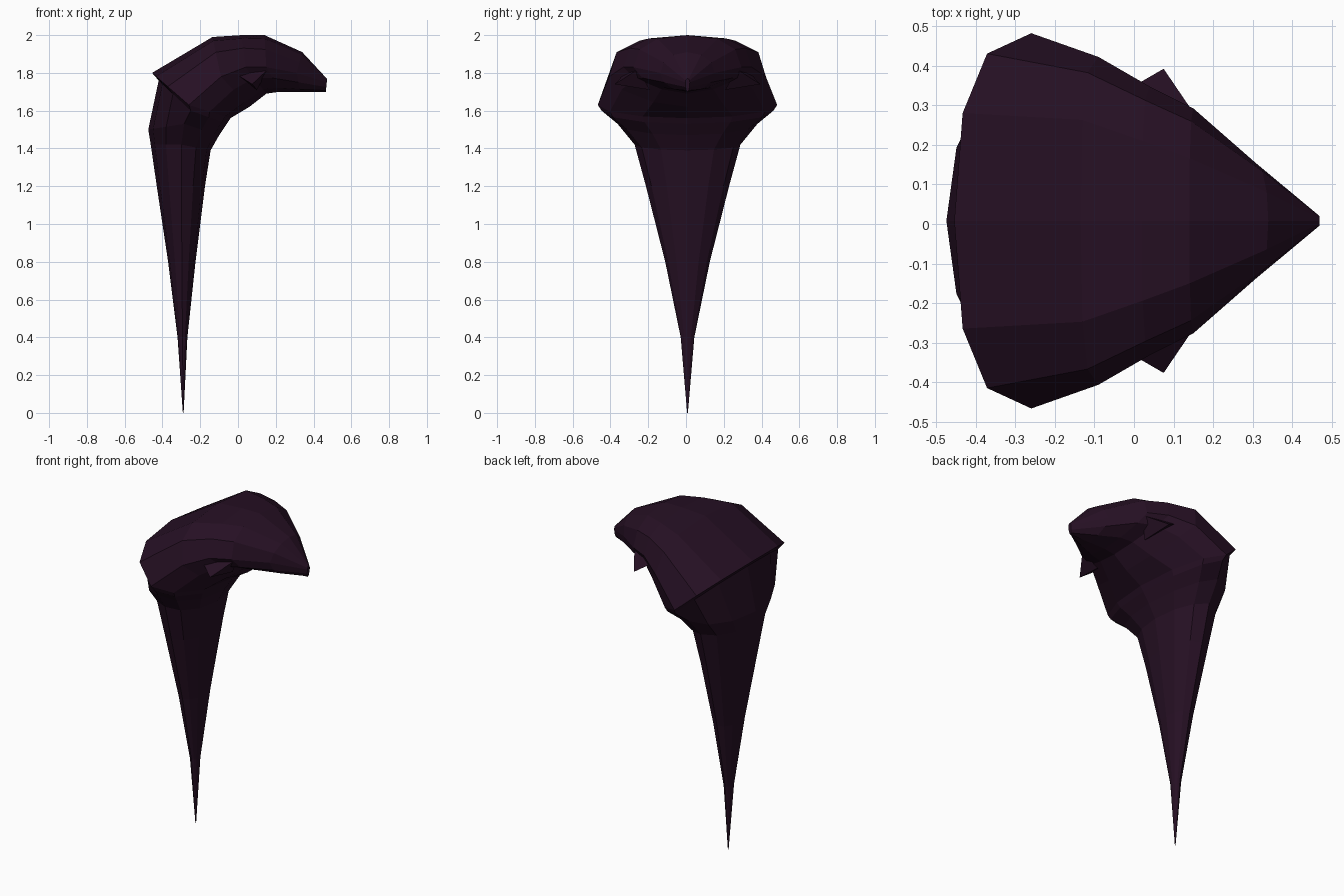
import bpy, bmesh, math

if "Cube" in bpy.data.objects:
    bpy.data.objects.remove(bpy.data.objects["Cube"])

dark_plum = bpy.data.materials.new("dark plum")
dark_plum.diffuse_color = (0.019, 0.005, 0.017, 1)
dark_plum.use_nodes = True
dark_plum.node_tree.nodes["Principled BSDF"].inputs["Base Color"].default_value = dark_plum.diffuse_color
CENTRE_Y = 0.008


def finish(name, bm):
    bmesh.ops.recalc_face_normals(bm, faces=bm.faces)
    mesh = bpy.data.meshes.new(name)
    bm.to_mesh(mesh)
    bm.free()
    mesh.materials.append(dark_plum)
    obj = bpy.data.objects.new(name, mesh)
    obj.location.y = CENTRE_Y
    bpy.context.collection.objects.link(obj)
    return obj


# Section: back x,z / side x,z / front x,z / half width / back and front roundness
def section(bm, bx, bz, sx, sz, fx, fz, w, kb, kf):
    ring = []
    for i in range(12):
        a = math.tau * i / 12
        c, s = math.cos(a), math.sin(a)
        ex, ez, k = (bx, bz, kb) if c > -1e-6 else (fx, fz, kf)
        p = 0 if abs(c) < 1e-6 else abs(c) ** k
        q = 0 if abs(s) < 1e-6 else math.copysign(abs(s) ** k, s)
        ring.append(bm.verts.new((sx + (ex - sx) * p, w * q, sz + (ez - sz) * p)))
    return ring


def loft(name, sections):
    bm = bmesh.new()
    rings = [section(bm, *s) for s in sections]
    for lo, hi in zip(rings, rings[1:]):
        for i in range(12):
            j = (i + 1) % 12
            bm.faces.new((lo[i], lo[j], hi[j], hi[i]))
    bm.faces.new(rings[0])
    bm.faces.new(rings[-1])
    return finish(name, bm)


# Tapering spike that bends over into a hooded hook
loft("hooked_spike", [
    (-.292, 0, -.290, 0, -.288, 0, .002, 1, 1),
    (-.320, .40, -.294, .40, -.268, .40, .036, 1, 1),
    (-.370, .80, -.297, .80, -.225, .80, .118, 1, 1),
    (-.430, 1.20, -.300, 1.20, -.175, 1.20, .220, 1, 1),
    (-.462, 1.42, -.300, 1.42, -.145, 1.39, .280, 1, 1),
    (-.475, 1.50, -.285, 1.53, -.100, 1.47, .370, 1, 1),
    (-.420, 1.76, -.250, 1.60, -.060, 1.53, .455, .85, 1),
    # hood, starting with its raised rear lip
    (-.455, 1.80, -.260, 1.63, -.040, 1.56, .475, .8, 1),
    (-.135, 1.99, -.090, 1.78, .060, 1.62, .415, .7, 1.2),
    (.020, 2.00, .040, 1.83, .150, 1.69, .340, .75, 1.3),
    (.140, 2.00, .150, 1.83, .220, 1.70, .285, .85, 1.2),
    (.340, 1.91, .310, 1.80, .330, 1.70, .145, 1, 1),
    (.470, 1.77, .470, 1.75, .465, 1.70, .012, 1, 1),
])

# Small pointed spur under each side of the hood
for side, label in ((1, "left"), (-1, "right")):
    bm = bmesh.new()
    corners = ((-.02, .33, 1.80), (.16, .26, 1.82), (.10, .20, 1.71), (.075, .385, 1.74))
    v = [bm.verts.new((x, side * y, z)) for x, y, z in corners]
    for f in ((0, 1, 2), (0, 1, 3), (1, 2, 3), (2, 0, 3)):
        bm.faces.new([v[i] for i in f])
    finish(label + "_spur", bm)
